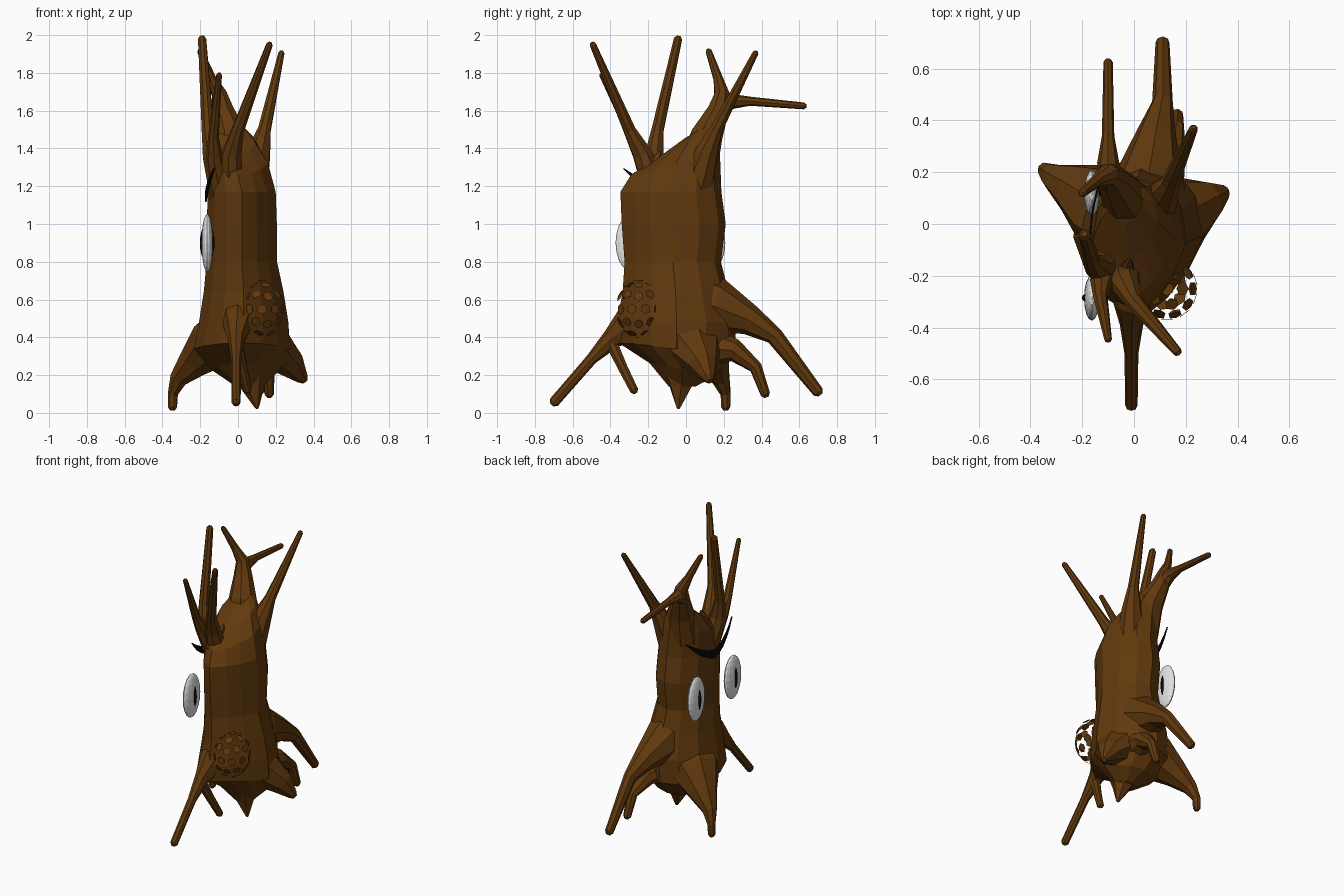
import bpy, bmesh, math
from mathutils import Vector, Matrix

cube = bpy.data.objects.get("Cube")
if cube:
    bpy.data.objects.remove(cube, do_unlink=True)


def material(name, rgb):
    m = bpy.data.materials.new(name)
    m.use_nodes = True
    m.diffuse_color = (*rgb, 1)
    m.node_tree.nodes["Principled BSDF"].inputs["Base Color"].default_value = (*rgb, 1)
    return m


BARK = material("bark brown", (0.12, 0.041, 0.004))
WHITE = material("eye white", (0.78, 0.78, 0.78))
BLACK = material("black", (0.003, 0.003, 0.003))


def finish(name, bm, mat):
    bmesh.ops.recalc_face_normals(bm, faces=bm.faces)
    me = bpy.data.meshes.new(name)
    bm.to_mesh(me)
    bm.free()
    me.materials.append(mat)
    ob = bpy.data.objects.new(name, me)
    bpy.context.collection.objects.link(ob)
    return ob


def loft(name, rings, mat):
    """Skin a list of equal-sized point rings and cap both ends."""
    bm = bmesh.new()
    loops = [[bm.verts.new(p) for p in ring] for ring in rings]
    n = len(loops[0])
    for a, b in zip(loops, loops[1:]):
        for i in range(n):
            j = (i + 1) % n
            bm.faces.new((a[i], a[j], b[j], b[i]))
    bm.faces.new(loops[0])
    bm.faces.new(loops[-1])
    return finish(name, bm, mat)


def limb(name, stations, sides=8):
    """Tapered limb; a station is (x, y, z, half width[, half height])."""
    pts = [Vector(s[:3]) for s in stations]
    size = [(s[3], s[-1]) for s in stations]
    # rounded tip
    tip_r = size[-1][0]
    pts.append(pts[-1] + (pts[-1] - pts[-2]).normalized() * tip_r * 0.7)
    size.append((tip_r * 0.5, tip_r * 0.5))
    run = pts[-1] - pts[0]
    side = Vector((-run.y, run.x, 0)).normalized()
    rings = []
    for k, p in enumerate(pts):
        t = (pts[min(k + 1, len(pts) - 1)] - pts[max(k - 1, 0)]).normalized()
        u = (side - t * side.dot(t)).normalized()
        v = t.cross(u)
        w, h = size[k]
        rings.append([p + u * w * math.cos(a) + v * h * math.sin(a)
                      for a in (math.tau * i / sides for i in range(sides))])
    return loft(name, rings, BARK)


# Trunk: z, centre x, centre y, radius x, radius y, slope of the ring along y
TRUNK = [(.14, .06, -.02, .07, .07, 0), (.23, .04, -.02, .18, .17, -.2),
         (.34, .02, -.05, .25, .3, -.1), (.48, .03, -.05, .232, .31, 0),
         (.64, .03, -.055, .207, .275, 0), (.8, .02, -.07, .183, .25, 0),
         (1.0, .02, -.065, .182, .27, 0), (1.17, .02, -.08, .176, .262, 0),
         (1.32, 0, -.055, .156, .23, .25), (1.43, -.02, .01, .11, .15, .5),
         (1.5, -.03, .07, .06, .07, .6)]
rings = []
for z, cx, cy, rx, ry, k in TRUNK:
    ring = []
    for i in range(12):
        a = math.tau * i / 12
        c, s = math.cos(a), math.sin(a)
        # the front narrows to a keel, most of all on its +x side
        keel = max(0, -s) * abs(c) * 2 * (.17 if c > 0 else .09)
        f = 1.02 * (1 - keel)
        ring.append((cx + f * rx * c, cy + f * ry * s, z + k * ry * s))
    rings.append(ring)
loft("trunk", rings, BARK)

# Branches
limb("front_long_branch", [(-.03, -.14, 1.1, .07), (-.035, -.23, 1.37, .055),
                           (0, -.3, 1.5, .034), (.167, -.493, 1.95, .018)])
limb("front_short_branch", [(-.08, -.12, 1.1, .06), (-.125, -.22, 1.36, .045),
                            (-.13, -.28, 1.46, .028), (-.1, -.445, 1.79, .015)])
limb("tall_branch", [(-.07, -.1, 1.08, .07), (-.135, -.17, 1.36, .055),
                     (-.16, -.15, 1.5, .034), (-.19, -.042, 1.98, .023)])
limb("forked_branch", [(-.02, .06, 1.28, .11), (-.04, .11, 1.47, .09),
                       (-.08, .17, 1.6, .06), (-.1, .19, 1.69, .042),
                       (-.14, .17, 1.77, .026), (-.2, .12, 1.915, .017)])
limb("fork_back_twig", [(-.09, .16, 1.6, .05), (-.1, .24, 1.65, .042),
                        (-.1, .34, 1.65, .024), (-.1, .625, 1.625, .018)])
limb("side_branch", [(.06, .04, 1.15, .1), (.11, .11, 1.38, .065),
                     (.14, .16, 1.5, .036), (.23, .368, 1.905, .017)])
limb("broken_stub", [(-.03, -.14, 1.08, .08), (-.03, -.21, 1.26, .065),
                     (-.02, -.14, 1.38, .01)], 5)

# Roots
limb("front_root", [(0, -.1, .56, .1, .12), (0, -.29, .47, .085, .11),
                    (-.01, -.39, .395, .045, .055), (-.01, -.5, .285, .027, .03),
                    (-.01, -.7, .055, .024, .028)])
limb("front_root_twig", [(-.01, -.4, .38, .035), (.02, -.34, .25, .028),
                         (.05, -.275, .12, .024)])
limb("back_root", [(.05, -.02, .6, .14, .18), (.055, .16, .565, .14, .15),
                   (.085, .34, .49, .08, .08), (.11, .47, .405, .04, .047),
                   (.11, .7, .11, .027, .03)])
limb("back_small_root", [(.08, .08, .35, .11, .12), (.13, .26, .33, .07, .06),
                         (.16, .37, .24, .035), (.165, .42, .1, .026)])
limb("right_root", [(.02, 0, .44, .19, .17), (-.13, .08, .37, .17, .14),
                    (-.23, .14, .27, .1, .09), (-.315, .185, .18, .05),
                    (-.345, .21, .1, .028), (-.347, .21, .03, .025)])
limb("left_root", [(.05, 0, .42, .18, .16), (.18, .04, .35, .16, .12),
                   (.28, .09, .26, .085, .08), (.34, .12, .185, .035)])
limb("centre_root", [(.06, -.02, .26, .13), (.08, -.03, .13, .06),
                     (.1, -.04, .03, .012)], 6)

# Eyes with slit pupils, on the -x face
for side_name, y in (("left", -.285), ("right", .12)):
    for part, mat, size in (("eye", WHITE, (.03, .088, .154)),
                            ("pupil", BLACK, (.039, .02, .1))):
        bm = bmesh.new()
        bmesh.ops.create_uvsphere(
            bm, u_segments=16, v_segments=10, radius=1,
            matrix=Matrix.Translation((-.163, y, .9)) @ Matrix.Diagonal((*size, 1)))
        finish(f"{side_name}_{part}", bm, mat)

# Frowning brow: a thin crescent plate wrapped around the trunk
rings = []
for i in range(11):
    t = i / 5 - 1
    x, y, z = -.17 + .045 * t * t, -.075 + .257 * t, 1.145 + .15 * abs(t) ** 1.5
    h = .003 + .026 * (1 - t * t)
    rings.append([(x + d, y, z + s * h) for d, s in
                  ((-.004, -1), (.004, -1), (.004, 1), (-.004, 1))])
loft("brow", rings, BLACK)

# Nest: hexagonal plates spread over an egg shape
ball = bmesh.new()
bmesh.ops.create_icosphere(ball, subdivisions=2, radius=1)
plates = bmesh.new()
for v in ball.verts:
    n = v.co.normalized()
    spot = Vector((.127 + .115 * n.x, -.25 + .118 * n.y, .55 + .15 * n.z))
    turn = n.to_track_quat('Z', 'Y').to_matrix().to_4x4()
    bmesh.ops.create_cone(plates, cap_ends=True, segments=6, radius1=.027,
                          radius2=.027, depth=.002,
                          matrix=Matrix.Translation(spot) @ turn)
ball.free()
finish("nest_plates", plates, BARK)
